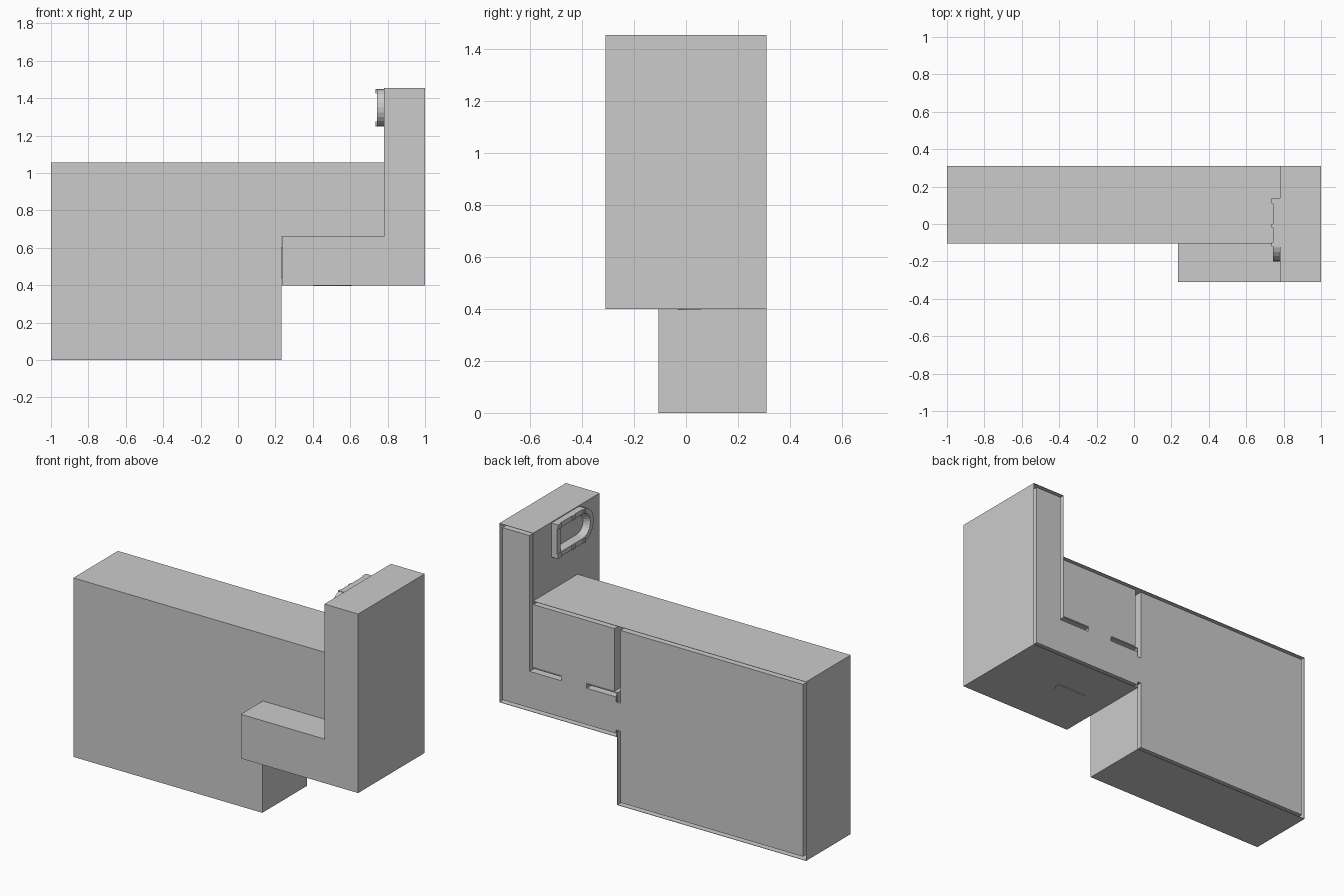
import bpy, bmesh, math

if "Cube" in bpy.data.objects:
    bpy.data.objects.remove(bpy.data.objects["Cube"])

BACK = 0.31


def finish(name, bm):
    bmesh.ops.recalc_face_normals(bm, faces=bm.faces)
    me = bpy.data.meshes.new(name)
    bm.to_mesh(me)
    bm.free()
    ob = bpy.data.objects.new(name, me)
    bpy.context.collection.objects.link(ob)
    return ob


def prism(name, outline, y0, y1=BACK, open_back=False):
    """Extrude an (x, z) outline along y; open_back leaves a thin-walled tray."""
    bm = bmesh.new()
    a = [bm.verts.new((x, y0, z)) for x, z in outline]
    b = [bm.verts.new((x, y1, z)) for x, z in outline]
    n = len(a)
    bm.faces.new(a)
    if not open_back:
        bm.faces.new(b)
    for i in range(n):
        j = (i + 1) % n
        bm.faces.new((a[i], a[j], b[j], b[i]))
    ob = finish(name, bm)
    if open_back:
        mod = ob.modifiers.new("thickness", 'SOLIDIFY')
        mod.thickness = 0.003
        mod.offset = -1
    return ob


def rect(x0, x1, z0, z1):
    return [(x0, z0), (x1, z0), (x1, z1), (x0, z1)]


# Outer wall shells
prism("main_shell", [(-1, 0), (.232, 0), (.232, .66), (.78, .66), (.78, 1.055), (-1, 1.055)],
      -.105, open_back=True)
prism("corridor_shell", [(.235, .4), (1, .4), (1, 1.455), (.78, 1.455), (.78, .66), (.235, .66)],
      -.31, open_back=True)

# Room volumes, separated by the open wall cavities at the back
prism("large_room", rect(-.98, .21, .02, 1.035), -.10)
prism("small_room", rect(.25, .777, .665, 1.035), -.10)
prism("corridor_room", [(.238, .42), (.98, .42), (.98, 1.435), (.803, 1.435),
                        (.803, .635), (.238, .635)], -.305)

# Doorway floors bridging the wall cavities
prism("large_room_doorway", rect(.205, .245, .44, .605), -.05)
prism("small_room_doorway", rect(.43, .595, .63, .67), -.05)


# D-shaped basin protruding from the column wall
def d_outline(y_flat, y_mid, half, tip, n=12):
    pts = [(y_flat, 1.35 - half), (0.03, 1.35 - half)]
    for i in range(n + 1):
        t = -math.pi / 2 + math.pi * i / n
        pts.append((y_mid - tip * math.cos(t), 1.35 + half * math.sin(t)))
    return pts + [(0.03, 1.35 + half), (y_flat, 1.35 + half)]


bm = bmesh.new()
rings = []
for x, args in ((.785, (.14, -.10, .100, .10)), (.742, (.14, -.10, .100, .10)),
                (.742, (.11, -.10, .072, .07)), (.777, (.10, -.09, .055, .06))):
    rings.append([bm.verts.new((x, y, z)) for y, z in d_outline(*args)])
for r, s in zip(rings, rings[1:]):
    for i in range(len(r)):
        j = (i + 1) % len(r)
        bm.faces.new((r[i], r[j], s[j], s[i]))
bm.faces.new(rings[-1])
bm.faces.new(rings[0])
finish("basin", bm)


# Raised blocks along the basin rim
def block(name, y0, y1, z0, z1):
    bm = bmesh.new()
    bmesh.ops.create_cube(bm, size=1)
    for v in bm.verts:
        v.co = (.757 + v.co.x * .042, (y0 + y1) / 2 + v.co.y * (y1 - y0),
                (z0 + z1) / 2 + v.co.z * (z1 - z0))
    finish(name, bm)


for k, (y0, y1) in enumerate(((.11, .14), (-.02, .0), (-.12, -.10))):
    for side, z in (("lower", 1.25), ("upper", 1.424)):
        block(f"rim_{side}_{k}", y0, y1, z, z + .026)

# Half-disc just breaking through the underside
bm = bmesh.new()
arc = [(.505 + .102 * math.cos(math.pi * i / 14), .055 - .085 * math.sin(math.pi * i / 14))
       for i in range(15)]
low = [bm.verts.new((x, y, .396)) for x, y in arc]
top = [bm.verts.new((x, y, .41)) for x, y in arc]
bm.faces.new(low)
bm.faces.new(top)
for i in range(15):
    j = (i + 1) % 15
    bm.faces.new((low[i], low[j], top[j], top[i]))
finish("underside_half_disc", bm)
